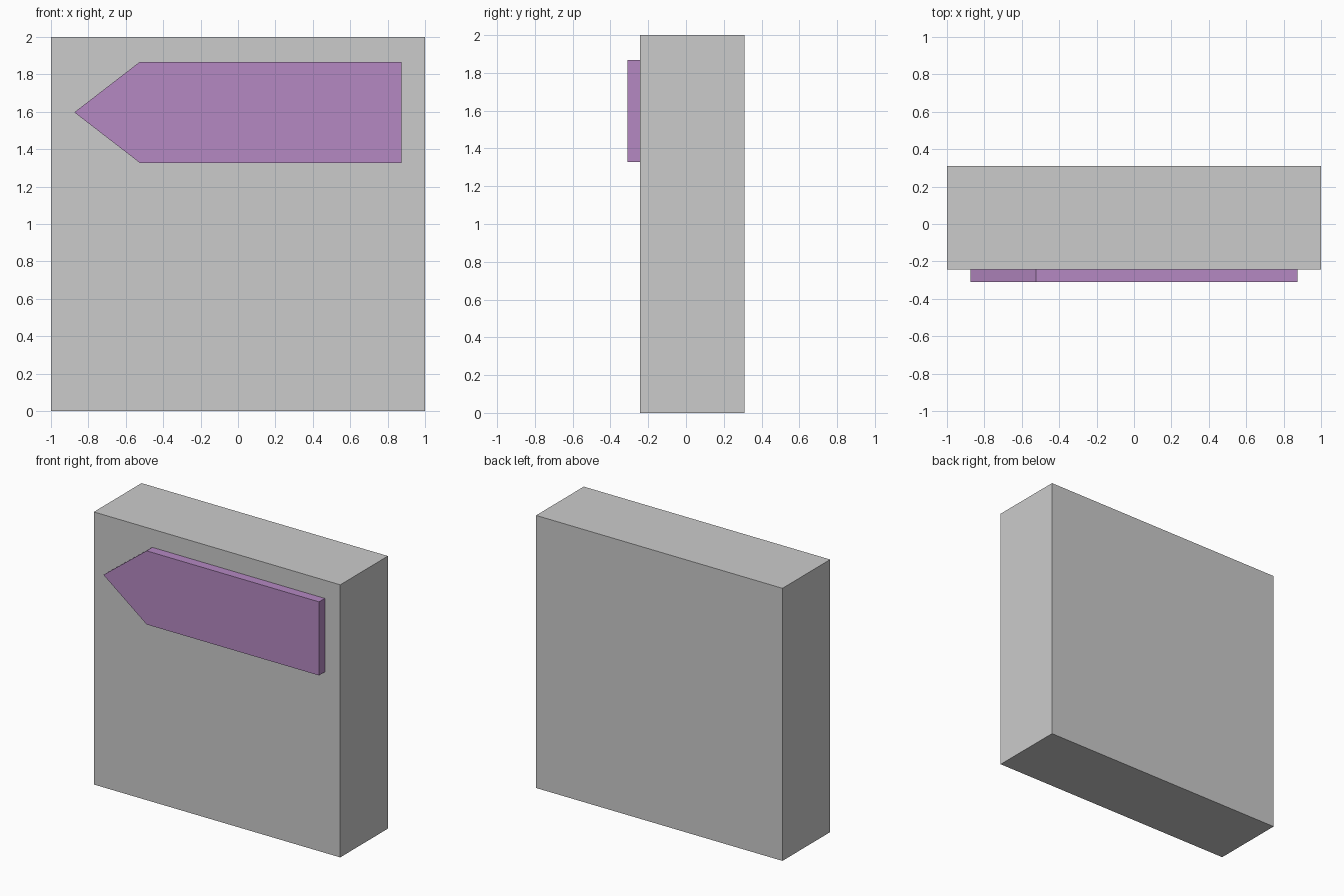
import bpy
import bmesh

if "Cube" in bpy.data.objects:
    bpy.data.objects.remove(bpy.data.objects["Cube"])


def extrude_profile(name, points, y_front, y_back):
    """Solid made from an x-z outline, extruded along y."""
    bm = bmesh.new()
    face = bm.faces.new([bm.verts.new((x, y_front, z)) for x, z in points])
    ext = bmesh.ops.extrude_face_region(bm, geom=[face])
    verts = [g for g in ext["geom"] if isinstance(g, bmesh.types.BMVert)]
    bmesh.ops.translate(bm, verts=verts, vec=(0, y_back - y_front, 0))
    bmesh.ops.recalc_face_normals(bm, faces=bm.faces)
    mesh = bpy.data.meshes.new(name)
    bm.to_mesh(mesh)
    bm.free()
    obj = bpy.data.objects.new(name, mesh)
    bpy.context.collection.objects.link(obj)
    return obj


FRONT, BACK, PROUD = -0.243, 0.31, 0.067

# Main slab
extrude_profile("slab", [(-1, 0), (1, 0), (1, 2), (-1, 2)], FRONT, BACK)

# Raised pointer plate on the front, tip towards -x
low, high, end, shoulder = 1.327, 1.867, 0.875, -0.525
plate = extrude_profile(
    "pointer_plate",
    [(end, low), (end, high), (shoulder, high),
     (-end, (low + high) / 2), (shoulder, low)],
    FRONT - PROUD, FRONT)

purple = bpy.data.materials.new("purple")
purple.diffuse_color = (0.46, 0.25, 0.54, 1)
purple.use_nodes = True
purple.node_tree.nodes["Principled BSDF"].inputs["Base Color"].default_value = purple.diffuse_color
plate.data.materials.append(purple)
